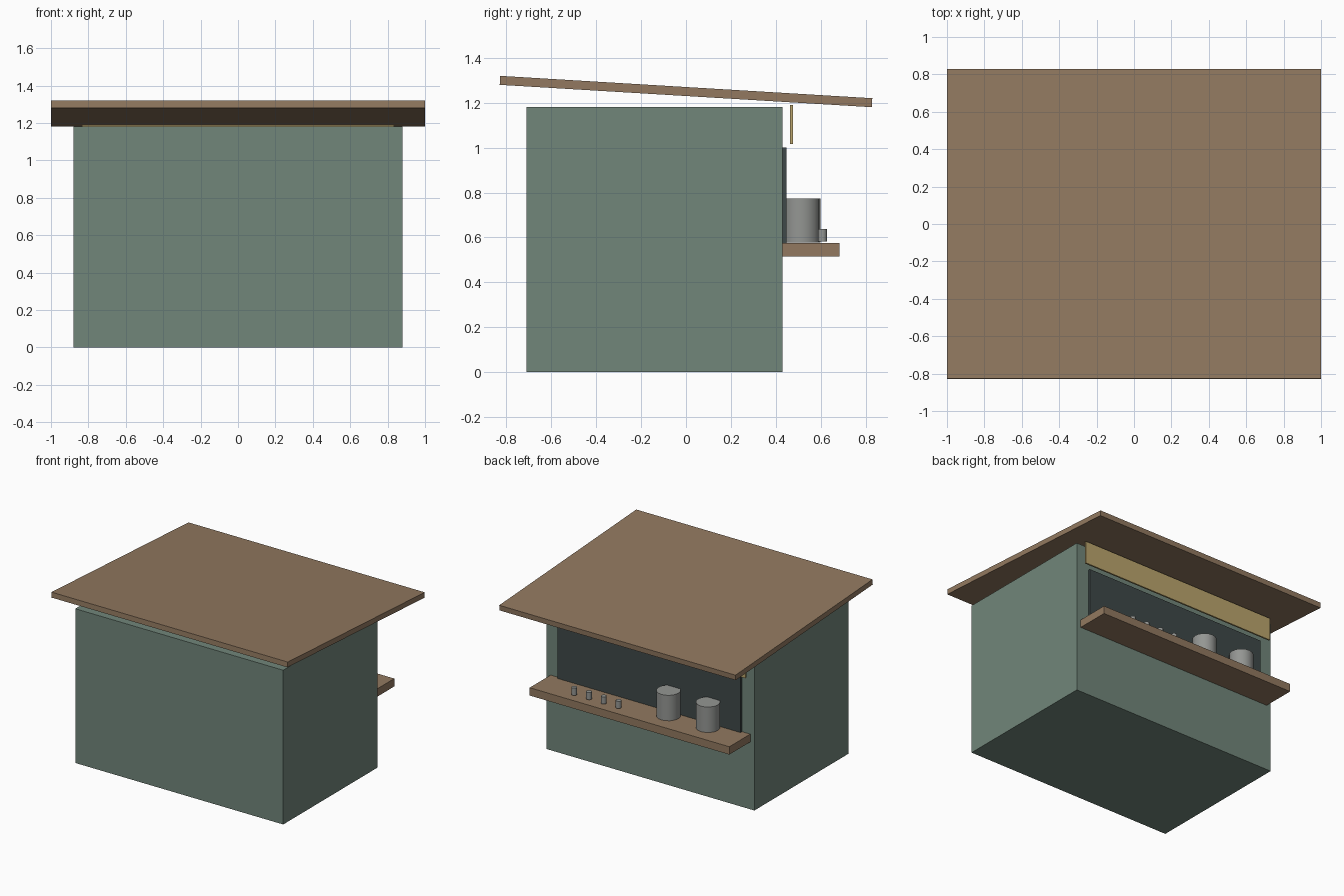
import bpy
import math

if "Cube" in bpy.data.objects:
    bpy.data.objects.remove(bpy.data.objects["Cube"])


def srgb(r, g, b):
    lin = [((c / 255 + 0.055) / 1.055) ** 2.4 for c in (r, g, b)]
    return (*lin, 1.0)


def material(name, rgb):
    m = bpy.data.materials.new(name)
    m.diffuse_color = srgb(*rgb)
    m.use_nodes = True
    m.node_tree.nodes["Principled BSDF"].inputs["Base Color"].default_value = m.diffuse_color
    return m


GREEN = material("sage green", (113, 134, 122))
WOOD = material("brown wood", (146, 121, 96))
DARK = material("dark opening", (62, 72, 72))
TAN = material("tan board", (187, 165, 109))
METAL = material("grey metal", (148, 150, 147))


def box(name, lo, hi, mat, tilt=0.0):
    center = [(a + b) / 2 for a, b in zip(lo, hi)]
    bpy.ops.mesh.primitive_cube_add(size=1, location=center, rotation=(tilt, 0, 0))
    ob = bpy.context.object
    ob.name = name
    ob.scale = [b - a for a, b in zip(lo, hi)]
    ob.data.materials.append(mat)
    return ob


def cylinder(name, x, y, z0, z1, radius, sides, mat):
    bpy.ops.mesh.primitive_cylinder_add(
        vertices=sides, radius=radius, depth=z1 - z0, location=(x, y, (z0 + z1) / 2))
    ob = bpy.context.object
    ob.name = name
    ob.data.materials.append(mat)
    bpy.ops.object.shade_smooth_by_angle(angle=math.radians(40))
    return ob


# Stall body and gently sloping roof
box("stall_body", (-0.88, -0.71, 0), (0.88, 0.43, 1.18), GREEN)
box("roof", (-1, -0.83, 1.23), (1, 0.83, 1.27), WOOD, tilt=-0.06)

# Serving side: dark opening, counter shelf and hanging sign board
box("serving_opening", (-0.775, 0.425, 0.575), (0.775, 0.448, 1.0), DARK)
box("counter_shelf", (-0.845, 0.43, 0.515), (0.845, 0.683, 0.575), WOOD)
box("sign_board", (-0.835, 0.464, 1.017), (0.835, 0.476, 1.19), TAN)

# Two large pots and a row of small cups on the counter
for i, x in enumerate((-0.21, -0.545)):
    cylinder(f"pot_{i + 1}", x, 0.513, 0.578, 0.773, 0.085, 16, METAL)
for i in range(4):
    cylinder(f"cup_{i + 1}", 0.52 - 0.125 * i, 0.608, 0.583, 0.638, 0.02, 12, METAL)
